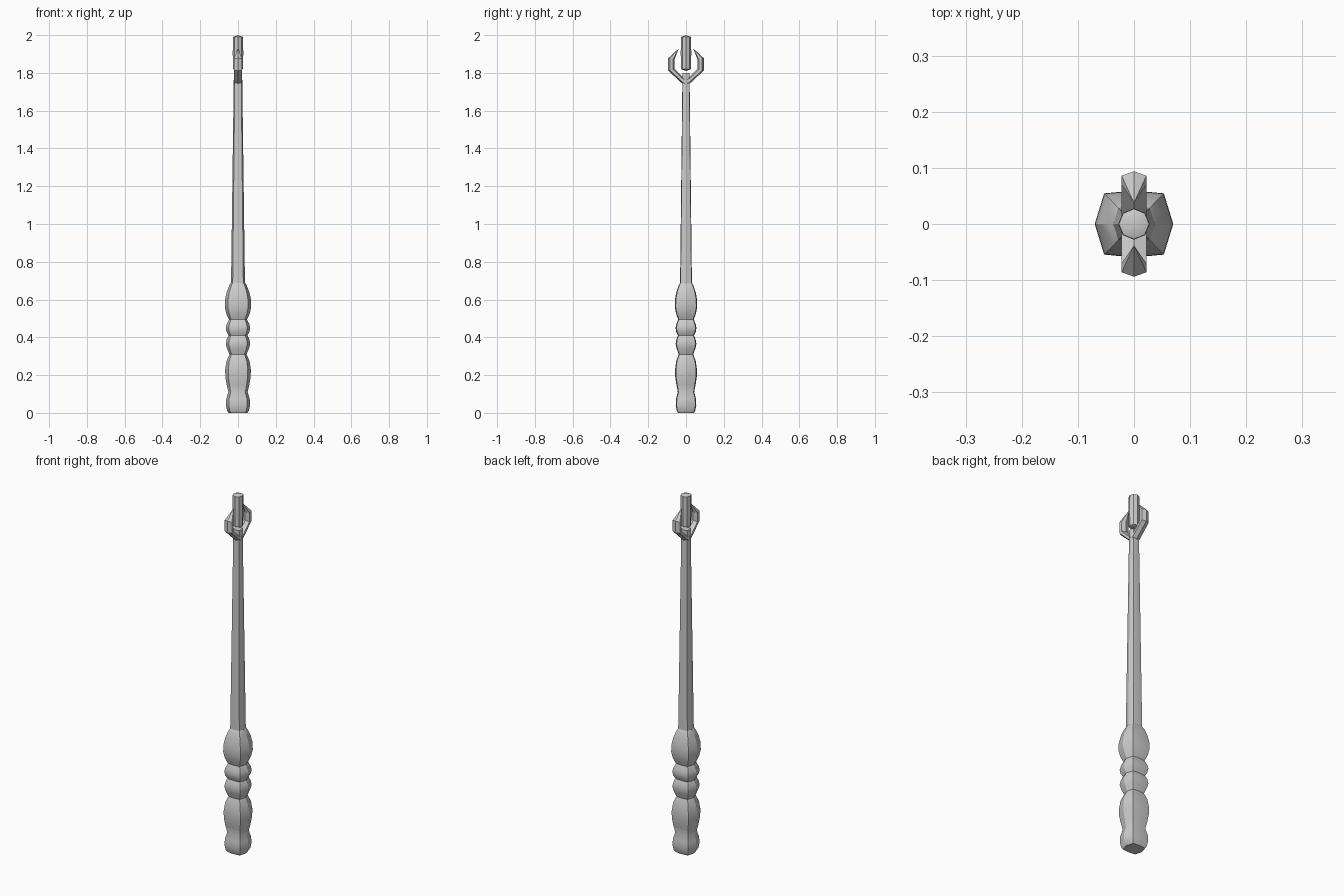
import bpy, bmesh, math
from mathutils import Vector

if "Cube" in bpy.data.objects:
    bpy.data.objects.remove(bpy.data.objects["Cube"])


def skin(name, rings, smooth=30):
    """Bridge rings of equal point count; a one-point ring makes a tip."""
    bm = bmesh.new()
    vs = [[bm.verts.new(p) for p in r] for r in rings]
    for a, b in zip(vs, vs[1:]):
        n = max(len(a), len(b))
        for i in range(n):
            j = (i + 1) % n
            if len(b) == 1:
                bm.faces.new((a[i], a[j], b[0]))
            elif len(a) == 1:
                bm.faces.new((a[0], b[j], b[i]))
            else:
                bm.faces.new((a[i], a[j], b[j], b[i]))
    for r in (vs[0], vs[-1]):
        if len(r) > 2:
            bm.faces.new(r)
    bmesh.ops.recalc_face_normals(bm, faces=bm.faces)
    me = bpy.data.meshes.new(name)
    bm.to_mesh(me)
    bm.free()
    ob = bpy.data.objects.new(name, me)
    bpy.context.collection.objects.link(ob)
    bpy.ops.object.select_all(action='DESELECT')
    ob.select_set(True)
    bpy.context.view_layer.objects.active = ob
    bpy.ops.object.shade_smooth_by_angle(angle=math.radians(smooth))
    return ob


# Squarish eight-point section shared by grip and shaft (unit half-width in x)
SECTION = [(1, 0), (.76, .78), (0, .85), (-.76, .78),
           (-1, 0), (-.76, -.78), (0, -.85), (.76, -.78)]


def section(r, z):
    return [(x * r, y * r, z) for x, y in SECTION]


# Turned grip: (half-width, height)
GRIP = [(.05, 0), (.058, .012), (.064, .04), (.062, .075), (.051, .11),
        (.06, .15), (.067, .19), (.068, .23), (.061, .275), (.045, .31),
        (.058, .34), (.065, .365), (.06, .39), (.05, .41), (.061, .43),
        (.065, .45), (.06, .47), (.048, .495), (.062, .525), (.07, .56),
        (.069, .6), (.06, .64), (.046, .675), (.036, .69)]
skin("grip", [section(r, z) for r, z in GRIP])

# Long tapering shaft
skin("shaft", [section(.037, .68), section(.022, 1.8)])


# Crystal rod floating between the prongs
def octagon(r, z):
    return [(r * math.cos(k * math.pi / 4), r * math.sin(k * math.pi / 4), z)
            for k in range(8)]


skin("crystal", [[(0, 0, 1.81)], octagon(.026, 1.82), octagon(.028, 1.9),
                 octagon(.027, 1.99), [(0, 0, 2.0)]])

# Two claw prongs: (outer y, outer z, inner y, inner z) along the bend
CLAW = [(.010, 1.735, .006, 1.775), (.022, 1.745, .018, 1.778),
        (.094, 1.812, .062, 1.822), (.094, 1.878, .062, 1.868)]
for side, label in ((1, "back"), (-1, "front")):
    rings = []
    for oy, oz, iy, iz in CLAW:
        o, i = Vector((0, oy, oz)), Vector((0, iy, iz))
        w = Vector((.022, 0, 0))
        a, b = o.lerp(i, .25), o.lerp(i, .75)
        ring = [o, a + w, b + w, i, b - w, a - w]
        rings.append([(p.x, p.y * side, p.z) for p in ring])
    rings.append([(0, .038 * side, 1.93)])
    skin("prong_" + label, rings, 15)
